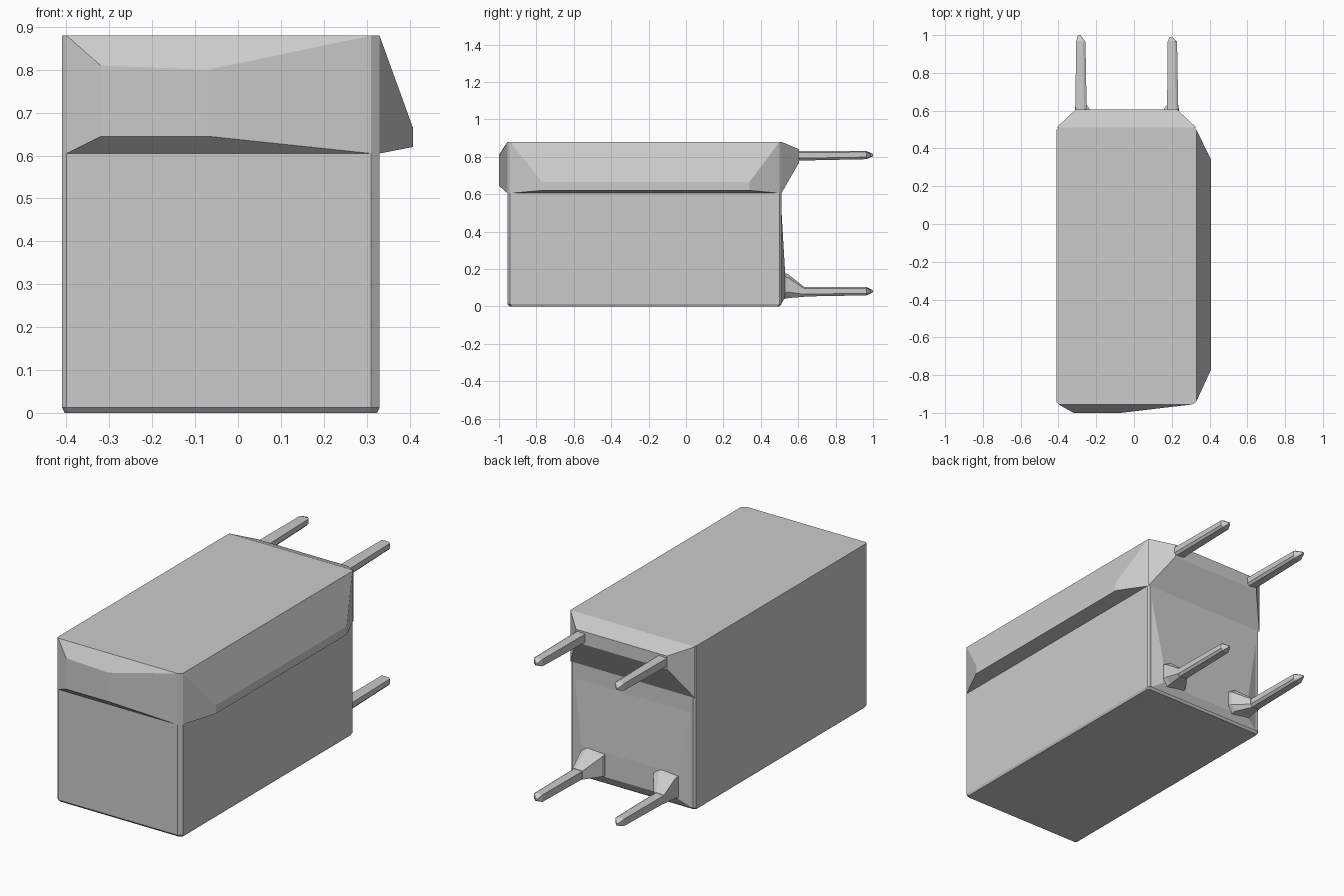
import bpy, bmesh

cube = bpy.data.objects.get("Cube")
if cube:
    bpy.data.objects.remove(cube)

grey = bpy.data.materials.new("plain_grey")
grey.use_nodes = True
tone = (0.6, 0.6, 0.6, 1)
grey.diffuse_color = tone
grey.node_tree.nodes["Principled BSDF"].inputs["Base Color"].default_value = tone


def loft(name, rings):
    """Skin a stack of equal-sized rings and cap both ends."""
    bm = bmesh.new()
    rows = [[bm.verts.new(p) for p in ring] for ring in rings]
    n = len(rows[0])
    for a, b in zip(rows, rows[1:]):
        for i in range(n):
            j = (i + 1) % n
            bm.faces.new((a[i], a[j], b[j], b[i]))
    bm.faces.new(rows[0])
    bm.faces.new(rows[-1])
    bmesh.ops.recalc_face_normals(bm, faces=bm.faces)
    mesh = bpy.data.meshes.new(name)
    bm.to_mesh(mesh)
    bm.free()
    mesh.materials.append(grey)
    obj = bpy.data.objects.new(name, mesh)
    bpy.context.collection.objects.link(obj)
    return obj


def rect_y(y, x0, x1, z0, z1):
    """Rectangle facing along y."""
    return [(x0, y, z0), (x1, y, z0), (x1, y, z1), (x0, y, z1)]


def rect_x(x, y0, y1, z0, z1):
    """Rectangle facing along x."""
    return [(x, y0, z0), (x, y1, z0), (x, y1, z1), (x, y0, z1)]


# Main case: chamfered upright corners and a small bottom chamfer
outline = [(-.41, -.945), (-.40, -.955), (.31, -.955), (.33, -.94),
           (.33, .50), (.32, .51), (-.40, .51), (-.41, .50)]


def case_ring(z, s):
    return [(-.04 + (x + .04) * s, -.22 + (y + .22) * s, z) for x, y in outline]


loft("case", [case_ring(0, .985), case_ring(.012, 1), case_ring(.88, 1)])

# Raised bands along the top of three sides
loft("front_bulge", [rect_y(-.955, -.40, .31, .605, .88),
                     [(-.32, -1, .645), (-.07, -1, .645), (-.07, -1, .80), (-.32, -1, .81)]])
loft("side_bulge", [rect_x(.33, -.94, .50, .605, .88),
                    rect_x(.408, -.77, .34, .62, .665)])
loft("back_bulge", [rect_y(.51, -.41, .33, .605, .88),
                    rect_y(.605, -.31, .23, .77, .84)])

# Shallow sloping panel on the lower back
loft("back_panel", [rect_y(.505, -.40, .32, .005, .605),
                    [(-.32, .53, .05), (.25, .53, .05), (.25, .53, .18), (-.32, .53, .18)]])


def pin_ring(x, y, z, w, h):
    """Six-sided pin section."""
    return [(x + a * w, y, z + b * h) for a, b in
            ((-1, -.8), (.6, -1), (1, -.5), (1, .7), (.5, 1), (-1, .9))]


# Four pins; the lower pair carries tapered collars
for side, x, inner, tip in (("right", -.28, -.255, 1.0), ("left", .205, .18, .99)):
    for level, z, start in (("upper", .805, .58), ("lower", .077, .52)):
        loft(f"{level}_{side}_pin", [pin_ring(x, start, z, .03, .026),
                                     pin_ring(x - .002, .965, z + .004, .025, .022),
                                     pin_ring(x - .01, tip, z + .004, .006, .006)])
    loft(f"{side}_collar", [pin_ring(inner, .525, .11, .07, .07),
                            pin_ring(inner, .55, .107, .065, .062),
                            pin_ring(x, .63, .078, .03, .027)])
